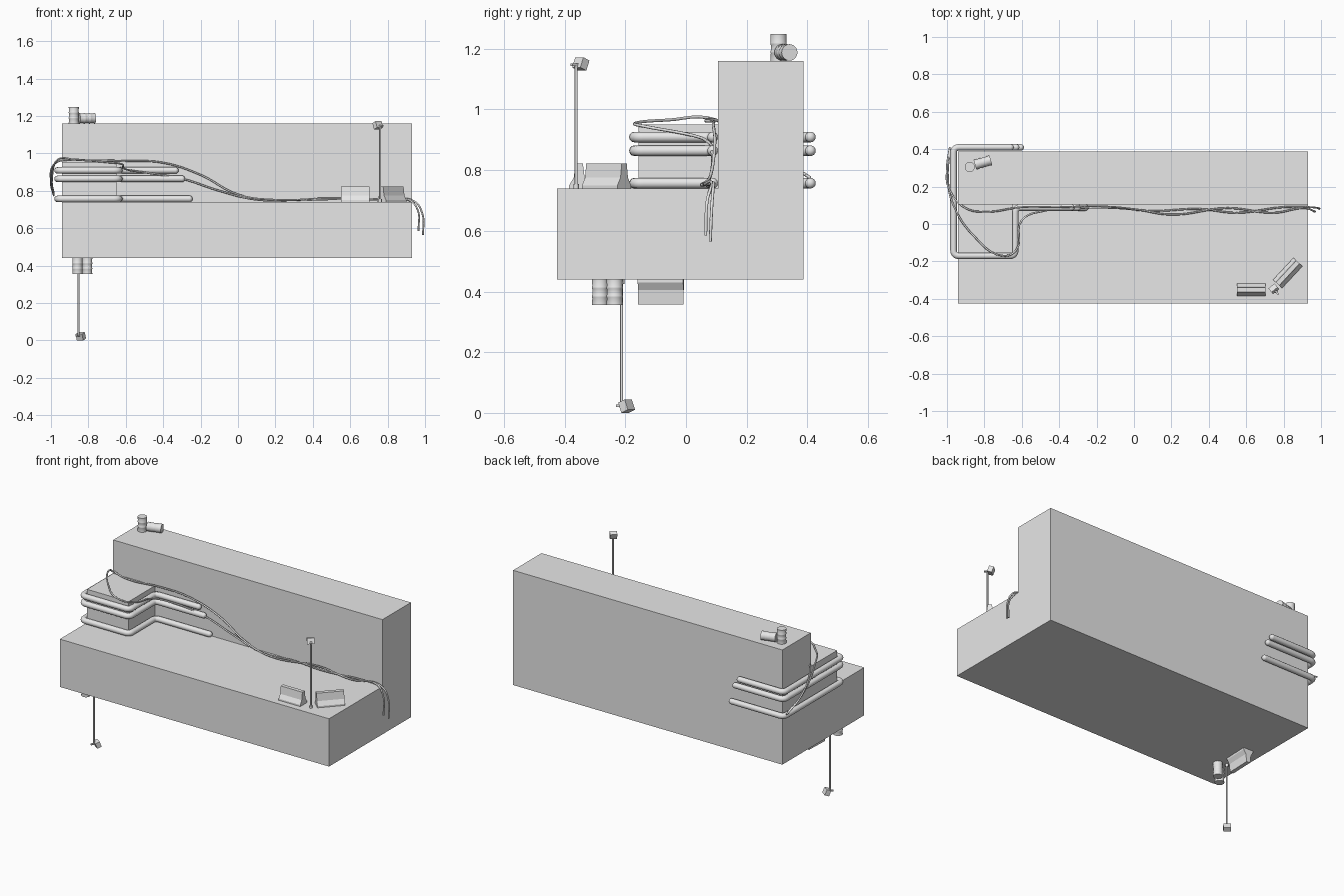
import bpy, bmesh, math
from mathutils import Vector, Matrix, Euler

cube = bpy.data.objects.get("Cube")
if cube:
    bpy.data.objects.remove(cube, do_unlink=True)

GREY = (0.8, 0.8, 0.8, 1.0)
grey = bpy.data.materials.new("plain_grey")
grey.use_nodes = True
grey.diffuse_color = GREY
grey.node_tree.nodes["Principled BSDF"].inputs["Base Color"].default_value = GREY


def finish(name, bm, smooth=False, matrix=None):
    """Turn a bmesh into a named object with the grey material."""
    if matrix:
        bm.transform(matrix)
    bmesh.ops.recalc_face_normals(bm, faces=bm.faces)
    mesh = bpy.data.meshes.new(name)
    bm.to_mesh(mesh)
    bm.free()
    mesh.materials.append(grey)
    ob = bpy.data.objects.new(name, mesh)
    bpy.context.collection.objects.link(ob)
    if smooth:
        bpy.ops.object.select_all(action="DESELECT")
        ob.select_set(True)
        bpy.context.view_layer.objects.active = ob
        bpy.ops.object.shade_smooth_by_angle(angle=math.radians(40))
    return ob


def prism(name, profile, length, matrix):
    """Extrude a (y, z) profile along x, centred on x = 0."""
    bm = bmesh.new()
    face = bm.faces.new([bm.verts.new((-length / 2, y, z)) for y, z in profile])
    new = bmesh.ops.extrude_face_region(bm, geom=[face])["geom"]
    bmesh.ops.translate(bm, vec=(length, 0, 0),
                        verts=[v for v in new if isinstance(v, bmesh.types.BMVert)])
    return finish(name, bm, matrix=matrix)


def box(name, size, matrix):
    bm = bmesh.new()
    bmesh.ops.create_cube(bm, size=1)
    bmesh.ops.scale(bm, vec=size, verts=bm.verts)
    return finish(name, bm, matrix=matrix)


def drum(name, matrix, radius=0.027, height=0.088):
    """Ribbed barrel, turned about z from a small profile."""
    bm = bmesh.new()
    inner = radius * 0.95
    profile = [(0, 0), (radius, 0), (radius, 0.03)]
    for rib in (0.33, 0.66):
        profile += [(inner, rib - 0.06), (radius, rib - 0.03),
                    (radius, rib + 0.03), (inner, rib + 0.06)]
    profile += [(radius, 0.97), (radius, 1), (0, 1)]
    verts = [bm.verts.new((r, 0, h * height)) for r, h in profile]
    edges = [bm.edges.new(pair) for pair in zip(verts, verts[1:])]
    bmesh.ops.spin(bm, geom=verts + edges, cent=(0, 0, 0), axis=(0, 0, 1),
                   angle=math.tau, steps=24)
    bmesh.ops.remove_doubles(bm, verts=bm.verts, dist=0.0002)
    return finish(name, bm, True, matrix)


def rounded(points, radius, steps=5):
    """Replace the corners of a path with arcs."""
    pts = [Vector(p) for p in points]
    out = [pts[0]]
    for a, b, c in zip(pts, pts[1:], pts[2:]):
        p, q = b + (a - b).normalized() * radius, b + (c - b).normalized() * radius
        for i in range(steps + 1):
            t = i / steps
            out.append(p * (1 - t) ** 2 + b * 2 * t * (1 - t) + q * t * t)
    return out + [pts[-1]]


def tube(name, points, radius, spline_type="POLY", sides=2):
    """Sweep a round section along a path and make it a mesh."""
    cu = bpy.data.curves.new(name, "CURVE")
    cu.dimensions = "3D"
    cu.bevel_depth = radius
    cu.bevel_resolution = sides
    cu.use_fill_caps = True
    cu.resolution_u = 6
    sp = cu.splines.new(spline_type)
    if spline_type == "BEZIER":
        sp.bezier_points.add(len(points) - 1)
        for bp, p in zip(sp.bezier_points, points):
            bp.co = p
            bp.handle_left_type = bp.handle_right_type = "AUTO"
    else:
        sp.points.add(len(points) - 1)
        for pt, p in zip(sp.points, points):
            pt.co = (*p, 1)
    cu.materials.append(grey)
    ob = bpy.data.objects.new(name, cu)
    bpy.context.collection.objects.link(ob)
    bpy.ops.object.select_all(action="DESELECT")
    ob.select_set(True)
    bpy.context.view_layer.objects.active = ob
    bpy.ops.object.convert(target="MESH")
    bpy.ops.object.shade_smooth_by_angle(angle=math.radians(50))


def place(x, y, z, rx=0, ry=0, rz=0):
    turn = Euler([math.radians(a) for a in (rx, ry, rz)]).to_matrix().to_4x4()
    return Matrix.Translation((x, y, z)) @ turn


# Main stepped body
FLOOR, DECK, TOP = 0.44, 0.74, 1.16
WALL, FRONT, BACK = 0.105, -0.425, 0.387
prism("stepped_body", [(FRONT, FLOOR), (BACK, FLOOR), (BACK, TOP), (WALL, TOP),
                       (WALL, DECK), (FRONT, DECK)], 1.87, place(-0.005, 0, 0))

# Raised block in the corner of the deck
box("corner_block", (0.29, 0.262, 0.21), place(-0.795, -0.025, 0.845))

# Pipes wrapped around the block and the back wall
PIPE = 0.0175
for level, z, front_end, back_end in (("lower", 0.757, -0.26, -0.605),
                                      ("middle", 0.864, -0.30, -0.63),
                                      ("upper", 0.909, -0.335, -0.66)):
    path = [(back_end, 0.41, z), (-0.965, 0.41, z), (-0.965, -0.17, z),
            (-0.635, -0.17, z), (-0.635, 0.088, z), (front_end, 0.088, z)]
    tube(level + "_pipe", rounded(path, 0.03), PIPE, sides=4)
    for side, end in (("back", path[0]), ("front", path[-1])):
        bm = bmesh.new()
        bmesh.ops.create_uvsphere(bm, u_segments=12, v_segments=8, radius=PIPE)
        finish(f"{level}_pipe_{side}_cap", bm, True, Matrix.Translation(end))

# Loose cables draped over the block and along the foot of the wall
tube("straight_cable", [
    (-0.985, 0.41, 0.775), (-1.0, 0.3, 0.84), (-0.985, 0.18, 0.94), (-0.9, 0.085, 0.967),
    (-0.8, 0.065, 0.963), (-0.6, 0.09, 0.96), (-0.4, 0.09, 0.95), (-0.2, 0.095, 0.885),
    (0, 0.08, 0.78), (0.2, 0.05, 0.752), (0.5, 0.085, 0.76), (0.75, 0.06, 0.752),
    (0.91, 0.085, 0.752), (0.96, 0.07, 0.70), (0.965, 0.065, 0.585)], 0.005, "BEZIER")
tube("looped_cable", [
    (-0.985, 0.395, 0.785), (-0.995, 0.25, 0.86), (-0.965, 0.1, 0.965), (-0.86, -0.06, 0.965),
    (-0.7, -0.17, 0.953), (-0.63, -0.14, 0.945), (-0.6, 0.02, 0.915), (-0.48, 0.07, 0.895),
    (-0.3, 0.085, 0.865), (-0.1, 0.085, 0.80), (0.1, 0.07, 0.752), (0.35, 0.08, 0.752),
    (0.55, 0.06, 0.755), (0.8, 0.09, 0.752), (0.94, 0.09, 0.745), (0.985, 0.085, 0.68),
    (0.99, 0.08, 0.565)], 0.005, "BEZIER")

# Flared road barriers, one of them hanging under the floor
half = [(0.033, 0), (0.033, 0.01), (0.018, 0.035), (0.012, 0.082)]
barrier = half + [(-y, z) for y, z in reversed(half)]
prism("straight_barrier", barrier, 0.15, place(0.627, -0.352, DECK))
prism("angled_barrier", barrier, 0.16, place(0.822, -0.262, DECK, rz=47))
prism("hanging_barrier", barrier, 0.15, place(-0.84, -0.083, FLOOR, rx=180, rz=88))

# Barrels on the roof and under the floor
drum("standing_barrel", place(-0.878, 0.305, TOP))
drum("lying_barrel", place(-0.85, 0.317, TOP + 0.028, ry=90, rz=16))
drum("outer_hanging_barrel", place(-0.858, -0.283, FLOOR - 0.085))
drum("inner_hanging_barrel", place(-0.806, -0.235, FLOOR - 0.085))

# Lamp posts, one upright and one hanging
def lamp(name, x, y, base, tip, turn):
    up = 1 if tip > base else -1
    tube(name + "_post", [(x, y, base), (x, y, tip)], 0.005)
    tube(name + "_foot", [(x, y, base), (x, y, base + up * 0.015)], 0.009)
    at = place(x, y, tip, rz=turn)
    box(name + "_bracket", (0.01, 0.04, 0.008), at)
    box(name + "_head", (0.042, 0.028, 0.036),
        at @ place(0, 0.02, up * 0.002, rx=-up * 22))


lamp("upright_lamp", 0.76, -0.362, DECK, 1.148, 40)
lamp("hanging_lamp", -0.852, -0.212, FLOOR, 0.024, -35)
